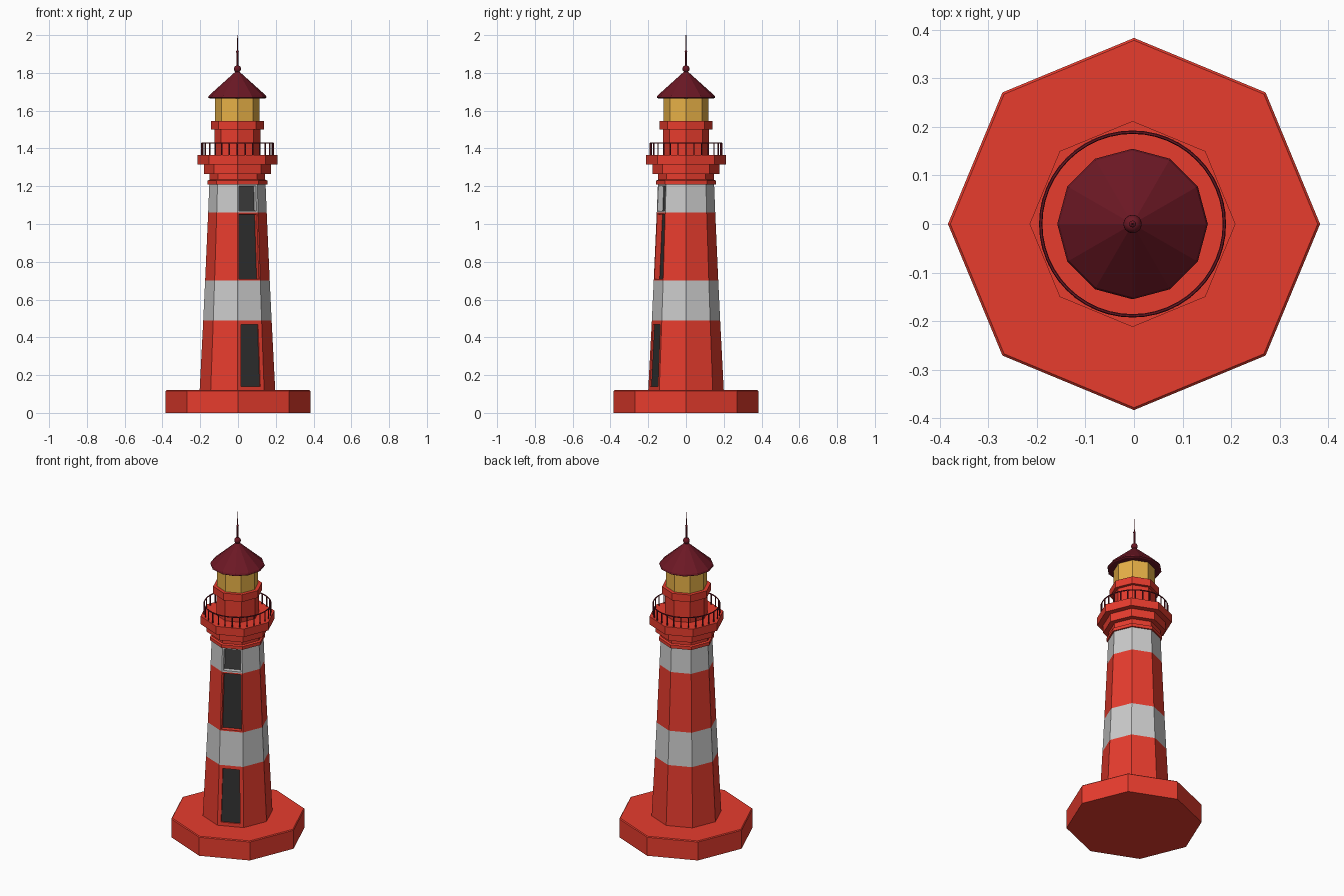
import bpy, bmesh
from math import cos, sin, tau

if "Cube" in bpy.data.objects:
    bpy.data.objects.remove(bpy.data.objects["Cube"])


def material(name, rgb):
    m = bpy.data.materials.new(name)
    m.diffuse_color = (*rgb, 1)
    m.use_nodes = True
    m.node_tree.nodes["Principled BSDF"].inputs["Base Color"].default_value = m.diffuse_color
    return m


RED = material("red", (0.80, 0.045, 0.027))
WHITE = material("white", (0.72, 0.72, 0.72))
DARK = material("dark", (0.03, 0.03, 0.03))
GREY = material("dark_grey", (0.05, 0.05, 0.05))
AMBER = material("amber", (0.80, 0.44, 0.063))
MAROON = material("maroon", (0.15, 0.009, 0.018))
SHIFT = -0.003  # the tower stands a hair left of the slab's centre


def finish(name, bm, *mats):
    me = bpy.data.meshes.new(name)
    bm.to_mesh(me)
    bm.free()
    ob = bpy.data.objects.new(name, me)
    bpy.context.collection.objects.link(ob)
    for m in mats:
        me.materials.append(m)
    return ob


def loft(profile, sides=8):
    """Stack of regular polygons from (radius, z) pairs; returns bmesh and side faces by level."""
    bm = bmesh.new()
    rings = [[bm.verts.new((r * cos(tau * i / sides), r * sin(tau * i / sides), z))
              for i in range(sides)] for r, z in profile]
    levels = []
    for a, b in zip(rings, rings[1:]):
        levels.append([bm.faces.new((a[i], a[(i + 1) % sides], b[(i + 1) % sides], b[i]))
                       for i in range(sides)])
    bm.faces.new(rings[0][::-1])
    bm.faces.new(rings[-1])
    bm.normal_update()
    return bm, levels


def turned(name, profile, mat, sides=8, x=SHIFT, y=0):
    ob = finish(name, loft(profile, sides)[0], mat)
    ob.location = (x, y, 0)
    return ob


# Base slab with a small chamfer
turned("base", [(0.383, 0), (0.383, 0.115), (0.378, 0.12)], RED, x=0)

# Tapered tower with white bands; openings cut into the front-right side
bm, levels = loft([(0.20, 0.12), (0.181, 0.49), (0.171, 0.70), (0.155, 1.06), (0.149, 1.21)])
for n in (1, 3):
    for f in levels[n]:
        f.material_index = 1
for n, margin, depth, mat in ((0, 0.021, 0.008, 2), (2, 0.008, 0.03, 2), (3, 0.009, 0.03, 3)):
    f = levels[n][6]
    bmesh.ops.inset_individual(bm, faces=[f], thickness=margin, use_even_offset=True)
    bm.normal_update()
    bmesh.ops.inset_individual(bm, faces=[f], thickness=0.0005, depth=-depth)
    f.material_index = mat
tower = finish("tower", bm, RED, WHITE, DARK, GREY)
tower.location.x = SHIFT

# Stepped collar, gallery deck, watch room and lantern
turned("collar", [(0.158, 1.21), (0.158, 1.23), (0.147, 1.235), (0.147, 1.27)], RED)
turned("deck_support", [(0.177, 1.265), (0.177, 1.315)], RED)
turned("deck", [(0.212, 1.315), (0.212, 1.365)], RED)
turned("watch_room", [(0.122, 1.36), (0.122, 1.505)], RED)
turned("lantern_sill", [(0.14, 1.50), (0.14, 1.545)], RED)
turned("lantern_glass", [(0.118, 1.54), (0.118, 1.675)], AMBER)

# Roof and finial
turned("roof", [(0.147, 1.665), (0.155, 1.67), (0.151, 1.68), (0.012, 1.805)], MAROON, 12)
turned("finial_rod", [(0.006, 1.80), (0.005, 1.91), (0.002, 1.92), (0.0016, 2.0)], MAROON)
for name, r, z in (("finial_ball", 0.019, 1.821), ("finial_tip", 0.007, 1.912)):
    bpy.ops.mesh.primitive_uv_sphere_add(segments=16, ring_count=10, radius=r,
                                         location=(SHIFT, 0, z))
    ball = bpy.context.object
    ball.name = name
    ball.data.materials.append(MAROON)
    bpy.ops.object.shade_smooth_by_angle()

# Gallery railing: a hoop on a ring of posts
bpy.ops.mesh.primitive_torus_add(major_radius=0.189, minor_radius=0.0035, major_segments=48,
                                 minor_segments=6, location=(SHIFT, 0, 1.428))
hoop = bpy.context.object
hoop.name = "top_rail"
hoop.data.materials.append(MAROON)
POSTS = 28
for i in range(POSTS):
    a = tau * i / POSTS
    turned(f"rail_post_{i + 1}", [(0.004, 1.36), (0.004, 1.428)], MAROON, 6,
           SHIFT + 0.189 * cos(a), 0.189 * sin(a))
